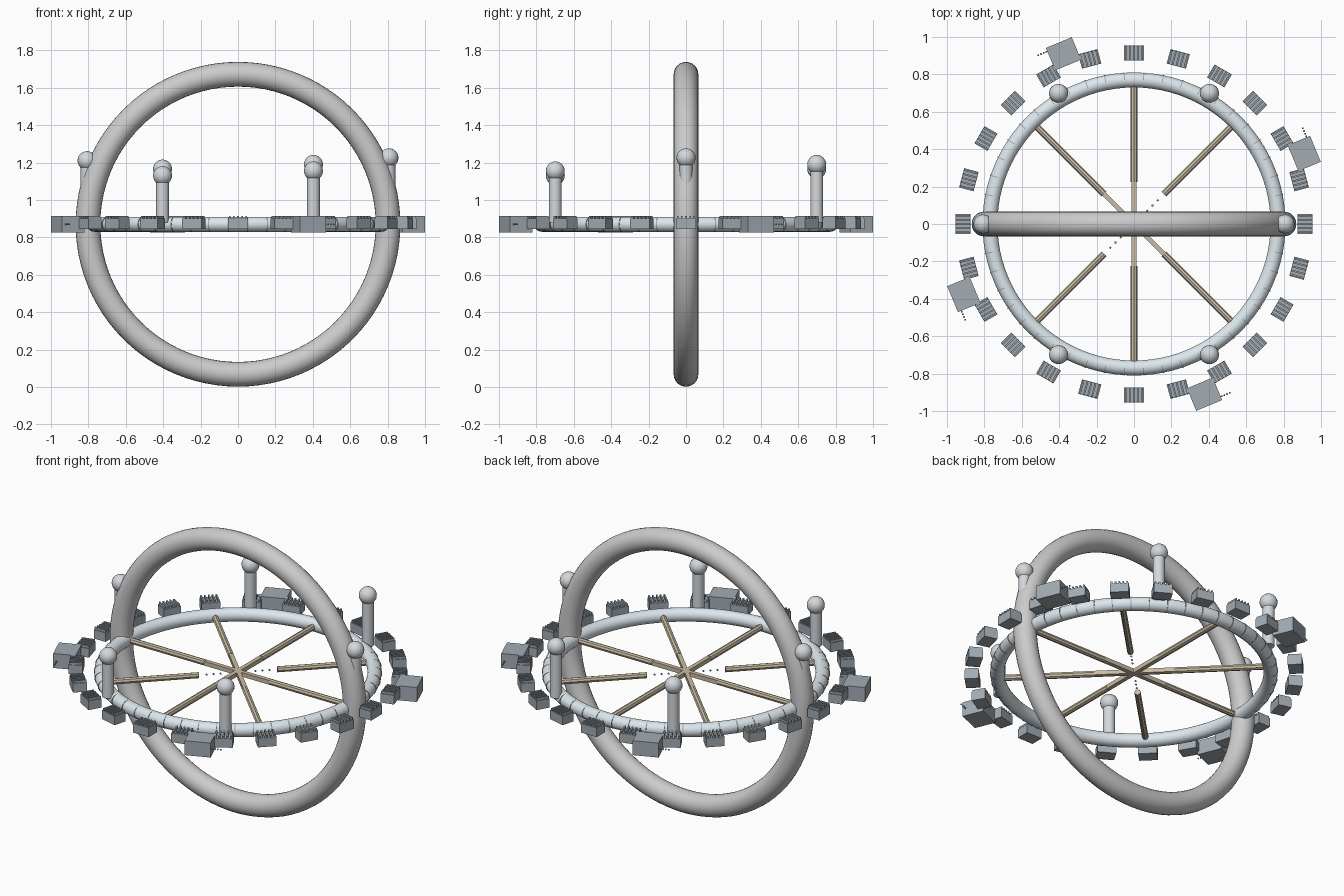
import bpy, bmesh
from math import pi, radians
from mathutils import Matrix, Vector

if "Cube" in bpy.data.objects:
    bpy.data.objects.remove(bpy.data.objects["Cube"])

ZC = 0.87  # height of the horizontal plane


def material(name, rgb):
    m = bpy.data.materials.new(name)
    m.diffuse_color = (*rgb, 1)
    m.use_nodes = True
    m.node_tree.nodes["Principled BSDF"].inputs["Base Color"].default_value = m.diffuse_color
    return m


PALE = material("pale_blue", (0.72, 0.80, 0.85))
SLATE = material("slate", (0.36, 0.41, 0.45))
TAN = material("tan", (0.58, 0.50, 0.37))
SILVER = material("silver", (0.66, 0.69, 0.72))


def polar(deg, r=0, t=0, z=ZC):
    """Frame with x radial, y tangential, offset by r, t at the given angle."""
    return Matrix.Rotation(radians(deg), 4, 'Z') @ Matrix.Translation((r, t, z))


def box(bm, frame, size):
    bmesh.ops.create_cube(bm, size=1, matrix=frame @ Matrix.Diagonal((*size, 1)))


def rod(bm, frame, radius, length, sides):
    bmesh.ops.create_cone(bm, cap_ends=True, segments=sides, radius1=radius,
                          radius2=radius, depth=length, matrix=frame)


def ball(bm, frame, radius, u, v):
    bmesh.ops.create_uvsphere(bm, u_segments=u, v_segments=v, radius=radius, matrix=frame)


def finish(bm, name, mat, smooth=False):
    me = bpy.data.meshes.new(name)
    bm.to_mesh(me)
    bm.free()
    ob = bpy.data.objects.new(name, me)
    bpy.context.collection.objects.link(ob)
    me.materials.append(mat)
    if smooth:
        shade(ob)
    return ob


def shade(ob):
    bpy.ops.object.select_all(action='DESELECT')
    ob.select_set(True)
    bpy.context.view_layer.objects.active = ob
    bpy.ops.object.shade_smooth_by_angle(angle=radians(40))


def torus(name, major, minor, rot, mat=None):
    bpy.ops.mesh.primitive_torus_add(major_radius=major, minor_radius=minor,
                                     major_segments=96, minor_segments=24,
                                     location=(0, 0, ZC), rotation=rot)
    ob = bpy.context.object
    ob.name = name
    if mat:
        ob.data.materials.append(mat)
    shade(ob)


# Upright and horizontal rings
torus("upright_ring", 0.802, 0.066, (pi / 2, 0, 0))
torus("horizontal_ring", 0.77, 0.04, (0, 0, 0), PALE)

# Thin seams standing just proud of the outer side of the horizontal ring
TANGENT = Matrix.Rotation(pi / 2, 4, 'X')
bm = bmesh.new()
for i in range(48):
    rod(bm, polar(i * 7.5 + 3.75, 0.773) @ TANGENT, 0.04, 0.005, 20)
finish(bm, "ring_seams", SLATE)

# Spokes: octagonal outer tubes, slim bars through the hub, dots where the bar is missing
RADIAL = Matrix.Rotation(pi / 2, 4, 'Y')
tubes, bars, dots = bmesh.new(), bmesh.new(), bmesh.new()
for i in range(8):
    a = i * 45
    rod(tubes, polar(a, 0.48) @ RADIAL, 0.018, 0.51, 8)
    if a in (45, 225):
        for r in (0.10, 0.14, 0.18):
            ball(dots, polar(a, r), 0.006, 8, 6)
    else:
        box(bars, polar(a, 0.365), (0.73, 0.026, 0.026))
finish(tubes, "spoke_tubes", TAN)
finish(bars, "spoke_bars", TAN)

# Finned blocks around the rim
blocks, fins = bmesh.new(), bmesh.new()
for i in range(24):
    a = i * 15
    box(blocks, polar(a, 0.914, 0, 0.873), (0.08, 0.107, 0.056))
    for k in range(5):
        box(fins, polar(a, 0.914, (k - 2) * 0.022, 0.907), (0.076, 0.009, 0.016))
finish(blocks, "small_blocks", SLATE)
finish(fins, "block_fins", SLATE)

# Four large outer boxes, each with a trail of dots
bm = bmesh.new()
for i in range(4):
    a = 22.5 + i * 90
    box(bm, polar(a, 0.985), (0.13, 0.15, 0.09))
    for k in range(4):
        ball(dots, polar(a, 1.03, 0.08 + k * 0.016), 0.005, 8, 6)
finish(bm, "outer_boxes", SLATE)
finish(dots, "trail_dots", SLATE, True)

# Six posts of differing heights topped with balls
HEIGHTS = (1.225, 1.19, 1.165, 1.21, 1.13, 1.155)
posts, balls = bmesh.new(), bmesh.new()
for i, top in enumerate(HEIGHTS):
    base = 0.88
    rod(posts, polar(i * 60, 0.807, 0, (base + top) / 2), 0.034, top - base, 20)
    ball(balls, polar(i * 60, 0.807, 0, top), 0.051, 20, 12)
finish(posts, "posts", SILVER, True)
finish(balls, "post_balls", SILVER, True)
